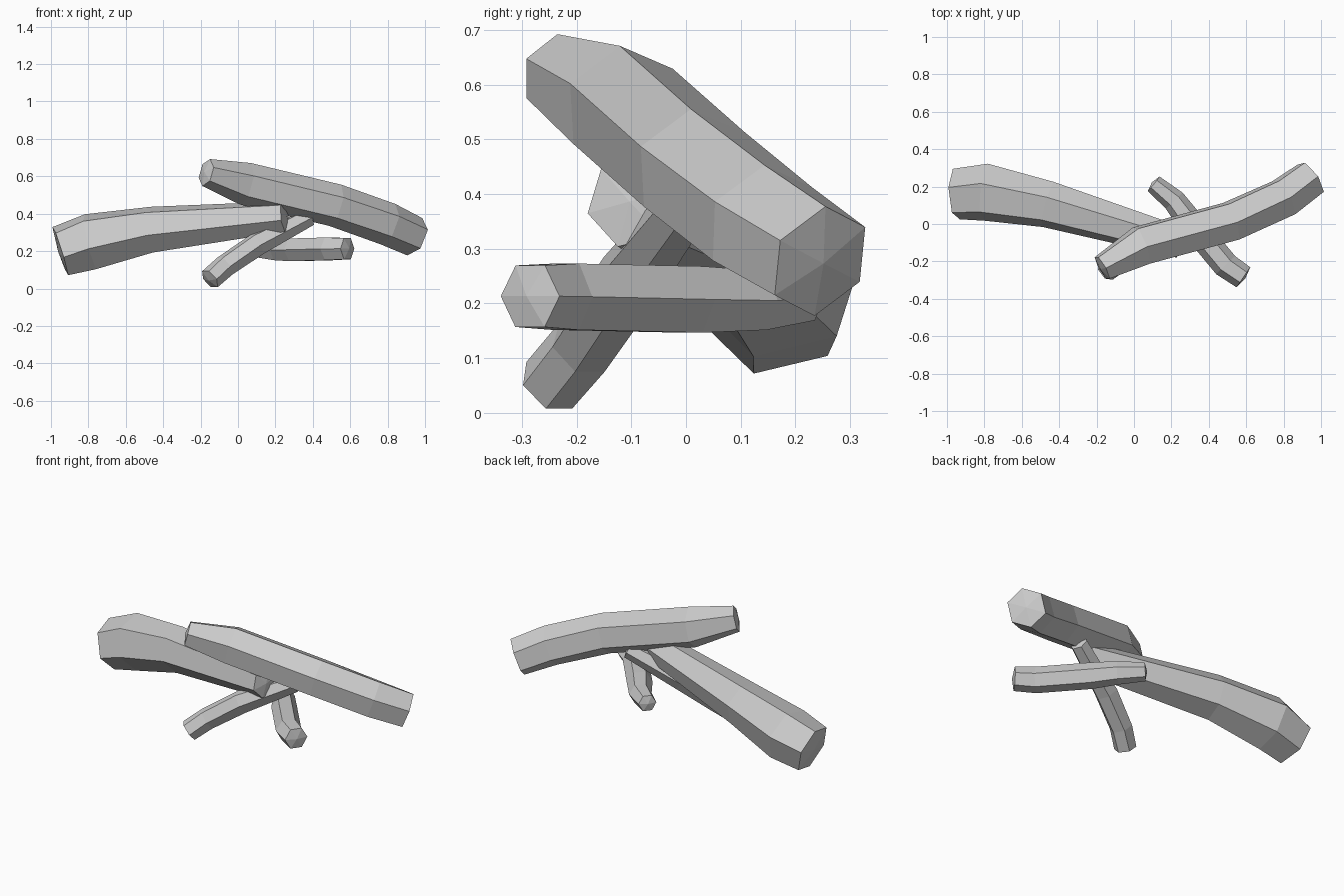
import bpy
import bmesh
from math import cos, sin, radians
from mathutils import Vector

default = bpy.data.objects.get("Cube")
if default:
    bpy.data.objects.remove(default, do_unlink=True)

SIDES = 6

# Single flat wood-grey colour
grey = bpy.data.materials.new("plain grey")
grey.use_nodes = True
colour = (0.6, 0.6, 0.6, 1)
grey.diffuse_color = colour
grey.node_tree.nodes["Principled BSDF"].inputs["Base Color"].default_value = colour


def log(name, rings, phase, bulge=0.012):
    """Six-sided log swept along rings of (x, y, z, radius) with shallow pointed caps."""
    bm = bmesh.new()
    centres = [Vector(r[:3]) for r in rings]
    loops = []
    for i, ring in enumerate(rings):
        before, after = centres[max(i - 1, 0)], centres[min(i + 1, len(rings) - 1)]
        along = (after - before).normalized()
        side = Vector((0, 0, 1)).cross(along).normalized()
        up = along.cross(side)
        loop = []
        for k in range(SIDES):
            a = radians(phase + k * 360 / SIDES)
            loop.append(bm.verts.new(centres[i] + ring[3] * (side * cos(a) + up * sin(a))))
        loops.append(loop)
    # Side faces
    for low, high in zip(loops, loops[1:]):
        for k in range(SIDES):
            n = (k + 1) % SIDES
            bm.faces.new((low[k], low[n], high[n], high[k]))
    # End caps
    for loop, end, inner in ((loops[0], centres[0], centres[1]),
                             (loops[-1], centres[-1], centres[-2])):
        tip = bm.verts.new(end + (end - inner).normalized() * bulge)
        for k in range(SIDES):
            bm.faces.new((loop[k], loop[(k + 1) % SIDES], tip))
    bmesh.ops.recalc_face_normals(bm, faces=bm.faces)
    mesh = bpy.data.meshes.new(name)
    bm.to_mesh(mesh)
    bm.free()
    mesh.materials.append(grey)
    obj = bpy.data.objects.new(name, mesh)
    bpy.context.collection.objects.link(obj)
    return obj


# Large log resting on top
log("upper_log", [(-0.17, -0.235, 0.62, 0.075), (0.04, -0.115, 0.56, 0.115),
                  (0.52, 0.015, 0.445, 0.115), (0.80, 0.14, 0.345, 0.115),
                  (0.945, 0.245, 0.277, 0.108)], 38)

# Large log lying underneath
log("lower_log", [(-0.95, 0.16, 0.20, 0.14), (-0.79, 0.17, 0.25, 0.157),
                  (-0.46, 0.105, 0.315, 0.128), (0.25, -0.10, 0.385, 0.085)], 74)

# Thin branch leaning up from the ground
log("leaning_branch", [(-0.15, -0.25, 0.05, 0.06), (-0.07, -0.19, 0.12, 0.062),
                       (0.10, -0.11, 0.235, 0.065), (0.38, 0.0, 0.38, 0.05)], 0)

# Thin level branch
log("level_branch", [(0.585, -0.285, 0.213, 0.065), (0.49, -0.22, 0.212, 0.07),
                     (0.30, 0.01, 0.207, 0.07), (0.215, 0.125, 0.205, 0.062),
                     (0.105, 0.215, 0.212, 0.05)], 0)
